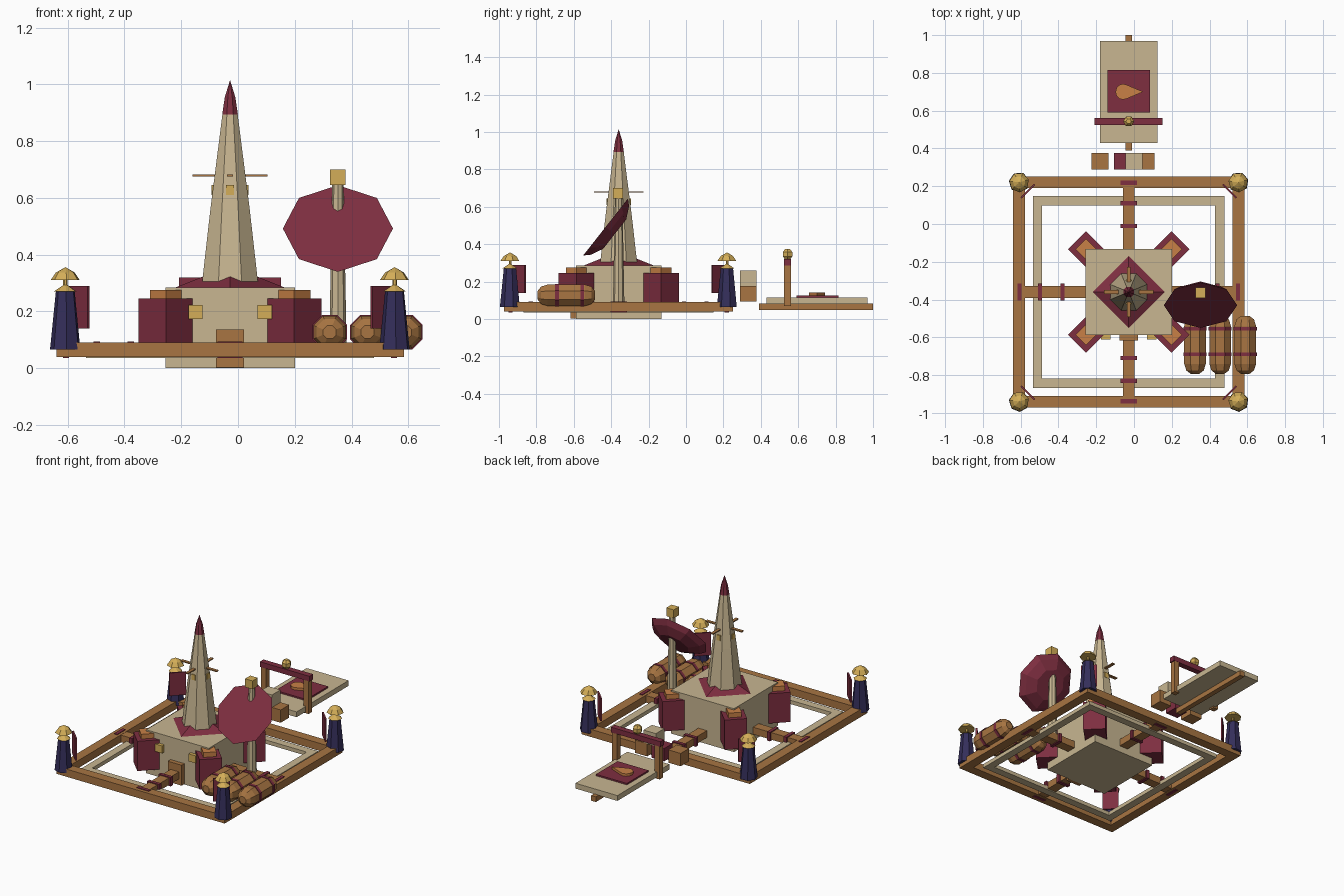
import bpy, bmesh, math
from mathutils import Matrix, Vector

if "Cube" in bpy.data.objects:
    bpy.data.objects.remove(bpy.data.objects["Cube"])

CX, CY = -0.028, -0.36   # centre of the square compound


def material(name, rgb):
    m = bpy.data.materials.new(name)
    m.diffuse_color = [((c / 255 + 0.055) / 1.055) ** 2.4 for c in rgb] + [1]
    m.use_nodes = True
    m.node_tree.nodes["Principled BSDF"].inputs["Base Color"].default_value = m.diffuse_color
    return m


CREAM = material("cream stone", (200, 182, 145))
BROWN = material("brown wood", (168, 117, 66))
MAROON = material("maroon", (126, 46, 64))
NAVY = material("navy cloth", (52, 46, 90))
GOLD = material("gold", (212, 174, 88))
COPPER = material("copper", (200, 128, 70))


def finish(name, bm, mat, matrix=None):
    bmesh.ops.recalc_face_normals(bm, faces=bm.faces)
    if matrix is not None:
        bm.transform(matrix)
    me = bpy.data.meshes.new(name)
    bm.to_mesh(me)
    bm.free()
    me.materials.append(mat)
    ob = bpy.data.objects.new(name, me)
    bpy.context.collection.objects.link(ob)
    return ob


def box(name, mat, x, y, z, turn=0):
    """Box from (low, high) ranges, optionally turned about its own centre."""
    bm = bmesh.new()
    bmesh.ops.create_cube(bm, size=1)
    size = [r[1] - r[0] for r in (x, y, z)]
    mid = Vector([(r[0] + r[1]) / 2 for r in (x, y, z)])
    return finish(name, bm, mat, Matrix.Translation(mid) @ Matrix.Rotation(turn, 4, 'Z')
                  @ Matrix.Diagonal((*size, 1)))


def cbox(name, mat, x, y, sx, sy, z, turn=0):
    return box(name, mat, (x - sx / 2, x + sx / 2), (y - sy / 2, y + sy / 2), z, turn)


def lathe(name, mat, profile, sides, matrix, turn=0):
    """Faceted turned solid from (radius, height) points."""
    bm = bmesh.new()
    rings = []
    for r, h in profile:
        if r == 0:
            rings.append([bm.verts.new((0, 0, h))])
        else:
            angles = [turn + 2 * math.pi * i / sides for i in range(sides)]
            rings.append([bm.verts.new((r * math.cos(a), r * math.sin(a), h)) for a in angles])
    for a, b in zip(rings, rings[1:]):
        for i in range(sides):
            j = (i + 1) % sides
            if len(a) == 1:
                bm.faces.new((a[0], b[j], b[i]))
            elif len(b) == 1:
                bm.faces.new((a[i], a[j], b[0]))
            else:
                bm.faces.new((a[i], a[j], b[j], b[i]))
    for ring in (rings[0], rings[-1]):
        if len(ring) > 1:
            bm.faces.new(ring)
    return finish(name, bm, mat, matrix)


def at(x, y, z=0):
    return Matrix.Translation((x, y, z))


def square_ring(name, mat, outer, inner, z):
    w = outer - inner
    m = (outer + inner) / 2
    for s, side in ((-1, "near"), (1, "far")):
        cbox(f"{name}_{side}", mat, CX, CY + s * m, 2 * outer, w, z)
        cbox(f"{name}_{side}_side", mat, CX + s * m, CY, w, 2 * inner, z)


# Square outer frame and thinner inner walkway
square_ring("outer_frame", BROWN, 0.612, 0.55, (0.04, 0.09))
square_ring("inner_walkway", CREAM, 0.508, 0.458, (0.035, 0.06))

# Four spokes with wrapped bands
for k in range(4):
    a = k * math.pi / 2
    c, s = math.cos(a), math.sin(a)
    cbox("spoke", BROWN, CX + 0.385 * c, CY + 0.385 * s, 0.35, 0.062, (0.042, 0.0885), a)
    for d in (0.35, 0.47, 0.578):
        cbox("spoke_band", MAROON, CX + d * c, CY + d * s, 0.022, 0.088, (0.036, 0.094), a)

# Central hall, door and front plaques
H = 0.228
cbox("hall", CREAM, CX, CY, 2 * H, 2 * H, (0, 0.285))
box("door", BROWN, (-0.078, 0.022), (-0.617, -0.58), (0.003, 0.137))
for s in (-1, 1):
    cbox("front_plaque", GOLD, CX + s * 0.122, CY - H - 0.01, 0.05, 0.025, (0.173, 0.222))

# Turned corner towers with copper caps
for sx in (-1, 1):
    for sy in (-1, 1):
        x, y = CX + sx * 0.226, CY + sy * 0.226
        cbox("corner_tower", MAROON, x, y, 0.136, 0.136, (0.05, 0.245), math.pi / 4)
        cbox("tower_cap", COPPER, x, y, 0.08, 0.08, (0.245, 0.276), math.pi / 4)

# Diamond roof, spire and tip
lathe("diamond_roof", MAROON, [(0.19, 0.285), (0.09, 0.325)], 4, at(CX, CY))
lathe("spire", CREAM, [(0.108, 0.29), (0.075, 0.56), (0.029, 0.895)], 8, at(CX, CY), math.pi / 8)
lathe("spire_tip", MAROON, [(0.03, 0.893), (0.02, 0.955), (0, 1.015)], 8, at(CX, CY), math.pi / 8)
cbox("spire_crossbar", BROWN, CX, CY, 0.264, 0.02, (0.676, 0.683))
cbox("spire_crossbar_deep", BROWN, CX, CY, 0.02, 0.264, (0.6755, 0.6825))
for k in range(4):
    a = k * math.pi / 2
    cbox("spire_stud", GOLD, CX + 0.056 * math.cos(a), CY + 0.056 * math.sin(a),
         0.018, 0.028, (0.61, 0.645), a)

# Dish on a pole
lathe("dish_pole", CREAM, [(0.031, 0.06), (0.02, 0.65)], 8, at(0.352, CY))
cbox("pole_box", GOLD, 0.352, CY - 0.004, 0.054, 0.054, (0.645, 0.7))
face = Vector((0, -0.786, 0.618)).to_track_quat('Z', 'Y').to_matrix().to_4x4()
lathe("dish", MAROON, [(0.1, -0.062), (0.165, -0.03), (0.194, 0)], 8, at(0.352, -0.43, 0.492) @ face)

# Corner guardians with hats and inward-facing banners
for sx in (-1, 1):
    for sy in (-1, 1):
        p = at(CX + sx * 0.58, CY + sy * 0.58)
        lathe("guardian_robe", NAVY, [(0.055, 0.065), (0.034, 0.272)], 7, p, 0.3)
        lathe("guardian_collar", GOLD, [(0.042, 0.27), (0, 0.298)], 7, p, 0.3)
        lathe("guardian_neck", GOLD, [(0.008, 0.28), (0.008, 0.33)], 6, p)
        lathe("guardian_hat", GOLD, [(0.053, 0.31), (0.034, 0.337), (0, 0.356)], 7, p, 0.3)
        cbox("banner", MAROON, CX + sx * 0.534, CY + sy * 0.534, 0.1, 0.01, (0.14, 0.29),
             -sx * sy * math.pi / 4)

# Barrels lying front to back
lying = Matrix.Rotation(math.pi / 2, 4, 'X')
for x in (0.323, 0.456, 0.589):
    p = at(x, -0.64, 0.127) @ lying
    lathe("barrel", BROWN, [(0.025, -0.153), (0.05, -0.135), (0.062, -0.1), (0.062, 0.1),
                            (0.05, 0.135), (0.025, 0.153)], 8, p, math.pi / 8)
    for d in (-0.085, 0.05):
        lathe("barrel_band", MAROON, [(0.066, d - 0.01), (0.066, d + 0.01)], 8, p, math.pi / 8)

# Offering table behind the compound
cbox("table_rail", BROWN, CX, 0.695, 0.034, 0.61, (0.048, 0.082))
cbox("table_board", CREAM, CX, 0.7, 0.305, 0.54, (0.08, 0.115))
cbox("table_mat", MAROON, CX, 0.702, 0.225, 0.225, (0.115, 0.125))
bm = bmesh.new()
outline = [(0.077, 0)] + [(-0.03 + 0.04 * math.cos(a), 0.042 * math.sin(a))
                          for a in [math.radians(d) for d in range(60, 301, 30)]]
base = bm.faces.new([bm.verts.new((x, y, 0.12)) for x, y in outline])
top = bmesh.ops.extrude_face_region(bm, geom=[base])['geom']
bmesh.ops.translate(bm, vec=(0, 0, 0.021), verts=[v for v in top if isinstance(v, bmesh.types.BMVert)])
finish("table_offering", bm, COPPER, at(CX, 0.7))

# Gate over the table
for s in (-1, 1):
    cbox("gate_post", BROWN, CX + s * 0.155, 0.543, 0.036, 0.036, (0.07, 0.305))
cbox("gate_beam", MAROON, CX, 0.543, 0.36, 0.038, (0.286, 0.32))
lathe("gate_finial", GOLD, [(0.014, 0.317), (0.029, 0.334), (0.029, 0.358), (0.014, 0.375)], 6, at(CX, 0.543))

# Stacked crates
for name, mat, x, z in (("crate", BROWN, -0.18, 0.093), ("crate_dyed", MAROON, -0.06, 0.093),
                        ("crate_end", BROWN, 0.063, 0.093), ("crate_upper", CREAM, 0, 0.175)):
    cbox(name, mat, x, 0.333, 0.09, 0.088, (z, z + 0.084))
